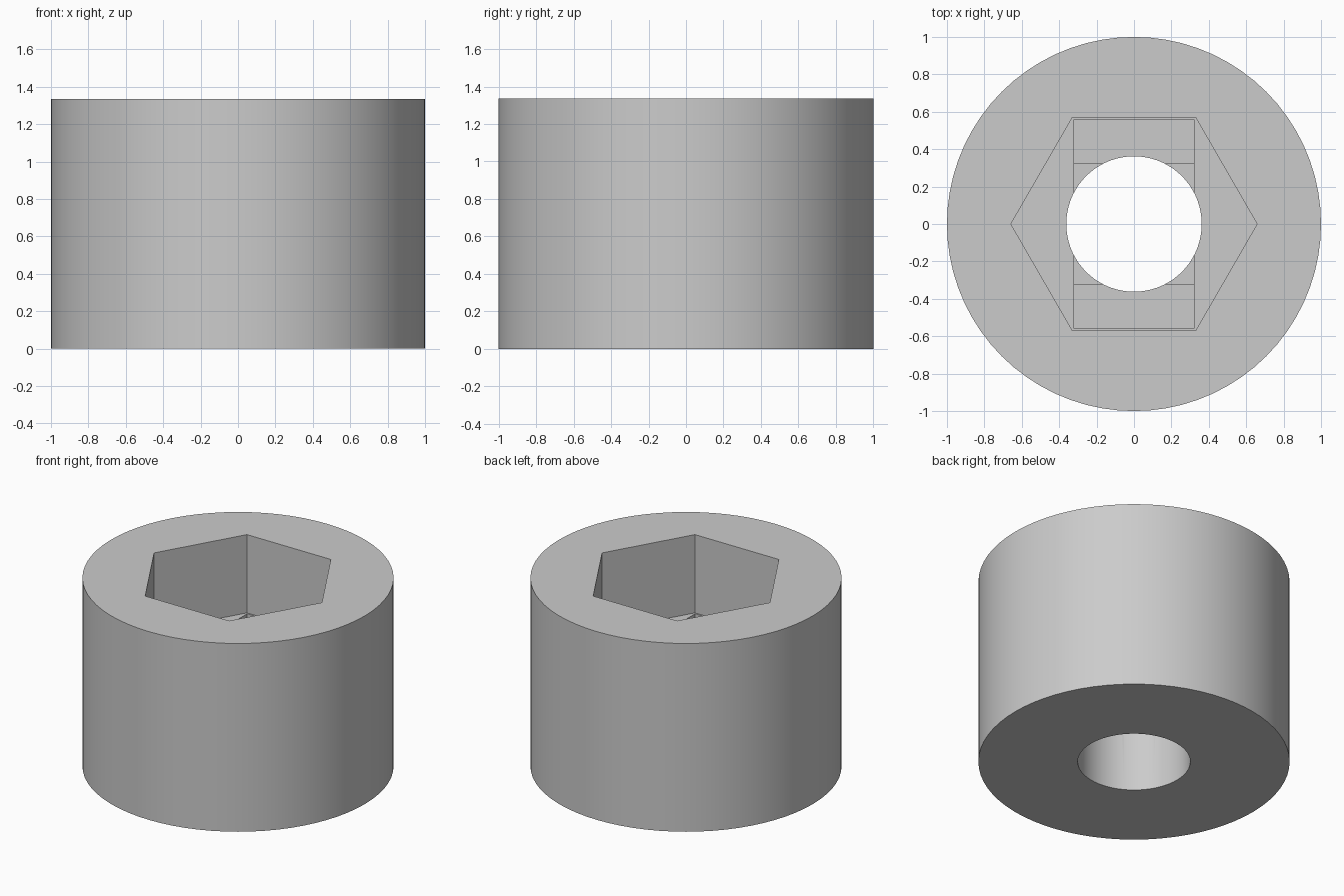
import bpy
import math

cube = bpy.data.objects.get("Cube")
if cube:
    bpy.data.objects.remove(cube, do_unlink=True)

HEIGHT = 1.335
POCKET_FLOOR = 0.78
STEP = 0.035          # depth of each shallow step below the hex pocket
HEX_APOTHEM = 0.57

grey = bpy.data.materials.new("plain grey")
grey.use_nodes = True
grey.diffuse_color = (0.6, 0.6, 0.6, 1)
grey.node_tree.nodes["Principled BSDF"].inputs["Base Color"].default_value = (0.6, 0.6, 0.6, 1)


def prism(name, sides, radius, bottom, top, turn=0):
    """Upright prism; a first corner lies on +x when turn is set to match."""
    bpy.ops.mesh.primitive_cylinder_add(
        vertices=sides, radius=radius, depth=top - bottom,
        location=(0, 0, (top + bottom) / 2), rotation=(0, 0, turn))
    obj = bpy.context.object
    obj.name = name
    obj.data.materials.append(grey)
    return obj


def block(name, width, length, bottom, top):
    bpy.ops.mesh.primitive_cube_add(size=1, location=(0, 0, (top + bottom) / 2))
    obj = bpy.context.object
    obj.name = name
    obj.scale = (width, length, top - bottom)
    obj.data.materials.append(grey)
    return obj


# Round outer body
body = prism("round_spacer", 72, 1, 0, HEIGHT)

# Hex pocket, two shallow bridging steps and the through hole
above = HEIGHT + 0.2
cutters = [
    prism("hex_pocket_cutter", 6, HEX_APOTHEM / math.cos(math.pi / 6),
          POCKET_FLOOR, above, math.pi / 2),
    block("slot_step_cutter", 0.64, 1.12, POCKET_FLOOR - STEP, above + 0.1),
    block("square_step_cutter", 0.64, 0.64, POCKET_FLOOR - 2 * STEP, above + 0.2),
    prism("through_hole_cutter", 72, 0.362, -0.2, above + 0.3),
]
for cutter in cutters:
    cutter.hide_render = True
    cut = body.modifiers.new(cutter.name, 'BOOLEAN')
    cut.operation = 'DIFFERENCE'
    cut.solver = 'EXACT'
    cut.object = cutter

# Bake the cuts, then drop the cutters
bpy.ops.object.select_all(action='DESELECT')
body.select_set(True)
bpy.context.view_layer.objects.active = body
for cut in list(body.modifiers):
    bpy.ops.object.modifier_apply(modifier=cut.name)
for cutter in cutters:
    bpy.data.objects.remove(cutter, do_unlink=True)

bpy.ops.object.shade_smooth_by_angle(angle=math.radians(30))
